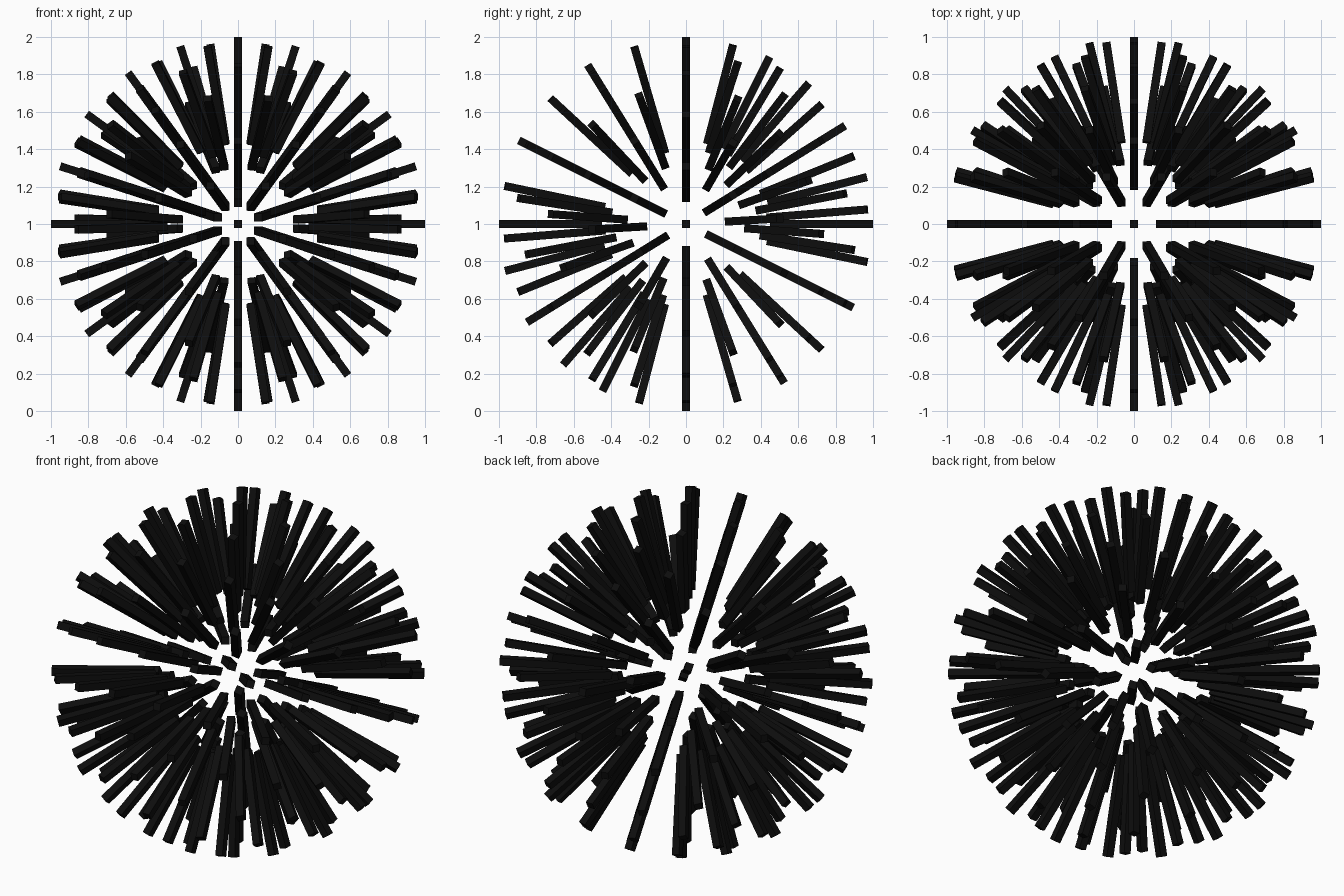
import bpy, bmesh
from mathutils import Vector, Matrix

if "Cube" in bpy.data.objects:
    bpy.data.objects.remove(bpy.data.objects["Cube"])

INNER, OUTER, HALF = 0.45, 1.0, 0.0215
CENTRE = Vector((0, 0, 1))

black = bpy.data.materials.new("black")
black.diffuse_color = (0.004, 0.004, 0.004, 1)
black.use_nodes = True
black.node_tree.nodes["Principled BSDF"].inputs["Base Color"].default_value = black.diffuse_color

# spoke directions: the points of an icosphere with a corner on the y axis
ball = bmesh.new()
bmesh.ops.create_icosphere(ball, subdivisions=3, radius=1)
directions = [Vector((v.co.y, v.co.z, v.co.x)).normalized() for v in ball.verts]
ball.free()


def add_spoke(bm, d):
    # square bar along d, kept level with the x axis
    ref = Vector((1, 0, 0)) if abs(d.x) < 0.99 else Vector((0, 1, 0))
    side = (ref - d * ref.dot(d)).normalized()
    up = d.cross(side)
    frame = Matrix((side, up, d)).transposed().to_4x4()
    place = Matrix.Translation(CENTRE + d * (INNER + OUTER) / 2) @ frame
    size = Matrix.Diagonal((2 * HALF, 2 * HALF, OUTER - INNER, 1))
    bmesh.ops.create_cube(bm, size=1, matrix=place @ size)


# all radial bars in one burst
bm = bmesh.new()
for d in directions:
    add_spoke(bm, d)
mesh = bpy.data.meshes.new("radial_spokes")
bm.to_mesh(mesh)
bm.free()
mesh.materials.append(black)
spokes = bpy.data.objects.new("radial_spokes", mesh)
bpy.context.collection.objects.link(spokes)
